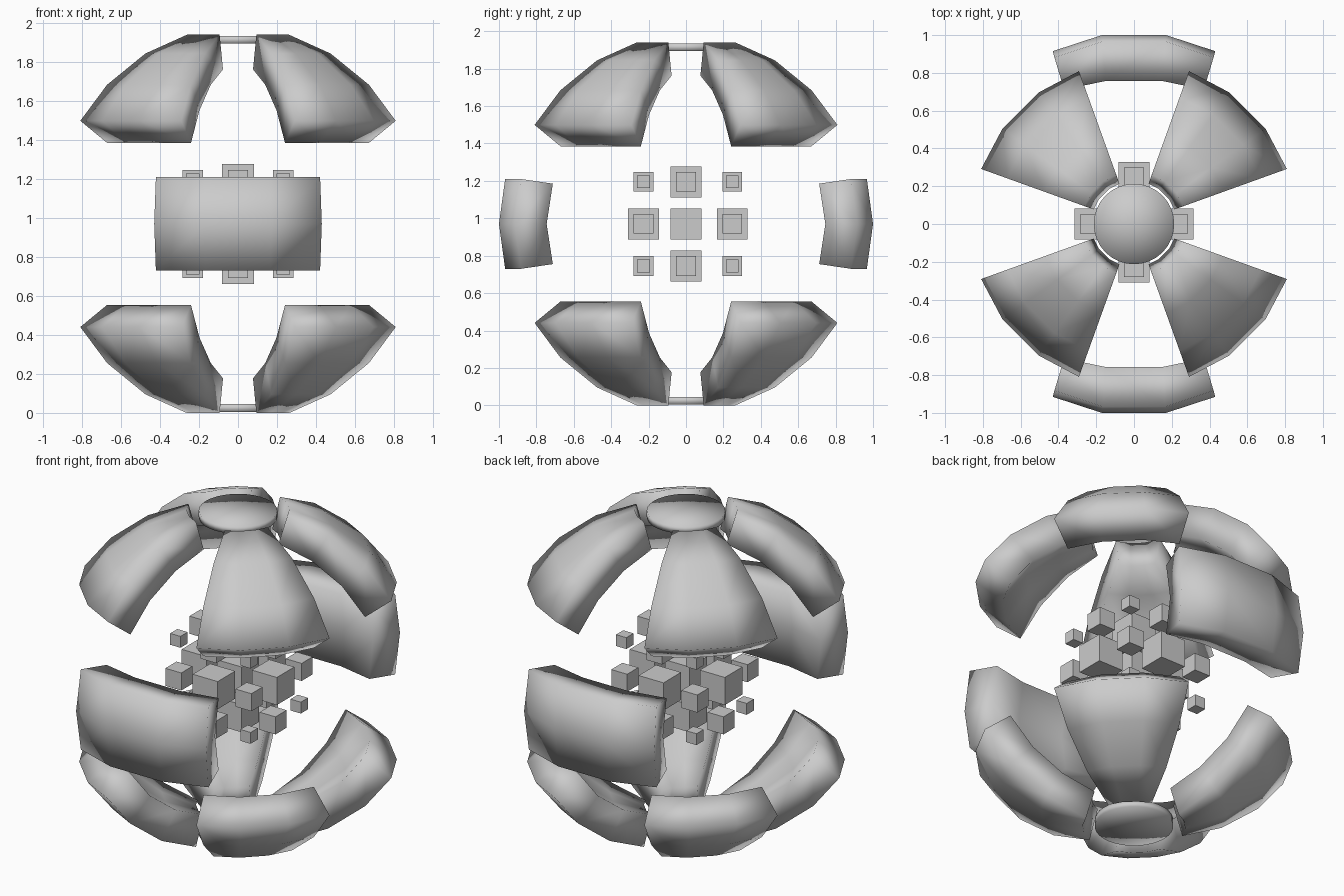
import bpy, bmesh
from math import sin, cos, radians

if "Cube" in bpy.data.objects:
    bpy.data.objects.remove(bpy.data.objects["Cube"])

CZ = 0.97  # centre height of the broken sphere


def finish(bm, name, smooth):
    bmesh.ops.recalc_face_normals(bm, faces=bm.faces[:])
    mesh = bpy.data.meshes.new(name)
    bm.to_mesh(mesh)
    bm.free()
    for p in mesh.polygons:
        p.use_smooth = smooth
    obj = bpy.data.objects.new(name, mesh)
    bpy.context.collection.objects.link(obj)
    return obj


def shell(name, outer, inner):
    """Thick curved plate from two matching grids of points."""
    bm = bmesh.new()
    o = [[bm.verts.new(p) for p in row] for row in outer]
    i = [[bm.verts.new(p) for p in row] for row in inner]
    rows, cols = len(o), len(o[0])
    for g in (o, i):
        for r in range(rows - 1):
            for c in range(cols - 1):
                bm.faces.new((g[r][c], g[r][c + 1], g[r + 1][c + 1], g[r + 1][c]))
    rim = [(0, c) for c in range(cols)] + [(r, cols - 1) for r in range(1, rows)]
    rim += [(rows - 1, c) for c in range(cols - 2, -1, -1)]
    rim += [(r, 0) for r in range(rows - 2, 0, -1)]
    for (a, b), (c, d) in zip(rim, rim[1:] + rim[:1]):
        bm.faces.new((o[a][b], o[c][d], i[c][d], i[a][b]))
    return finish(bm, name, True)


def polar(radius, az, el):
    a, e = radians(az), radians(el)
    return (radius * cos(e) * cos(a), radius * cos(e) * sin(a), CZ + radius * sin(e))


# Eight petals: four upper, four lower
for label, s in (("upper", 1), ("lower", -1)):
    for k in range(4):
        grids = []
        for radius, elevs in ((1.01, (31.6, 45, 60, 74)), (0.825, (30.2, 45, 60, 74))):
            grids.append([[polar(radius, 90 * k + az, s * el)
                           for az in (19.8, 36, 54, 70.2)] for el in elevs])
        shell(f"{label}_petal_{k + 1}", *grids)

# Belt plates at front and back
for label, s in (("front", -1), ("back", 1)):
    outer, inner = [], []
    for t in (-1, 0, 1):
        drop = 0.033 * abs(t)
        outer.append([(x * (1 - 0.02 * abs(t)), s * (y - drop), CZ + 0.24 * t)
                      for x, y in ((-0.43, 0.915), (-0.17, 1), (0.17, 1), (0.43, 0.915))])
        inner.append([(x, s * (y - drop), CZ + 0.215 * t)
                      for x, y in ((-0.37, 0.745), (-0.15, 0.79), (0.15, 0.79), (0.37, 0.745))])
    shell(f"{label}_belt_plate", outer, inner)

# Thin polar discs
for label, s in (("top", 1), ("bottom", -1)):
    bm = bmesh.new()
    bmesh.ops.create_cone(bm, cap_ends=True, cap_tris=True, segments=32,
                          radius1=0.213, radius2=0.213, depth=0.04)
    disc = finish(bm, f"{label}_disc", True)
    disc.location = (0, 0, CZ + s * 0.945)

# Core cluster of cubes, shrinking away from the centre
bm = bmesh.new()
sizes = (0.165, 0.165, 0.105, 0.068)
for ix in (-1, 0, 1):
    for iy in (-1, 0, 1):
        for iz in (-1, 0, 1):
            size = sizes[abs(ix) + abs(iy) + abs(iz)]
            new = bmesh.ops.create_cube(bm, size=size)["verts"]
            pos = (0.232 * ix, (0.247 if iy > 0 else 0.227) * iy, CZ + 0.225 * iz)
            bmesh.ops.translate(bm, verts=new, vec=pos)
finish(bm, "core_cubes", False)
